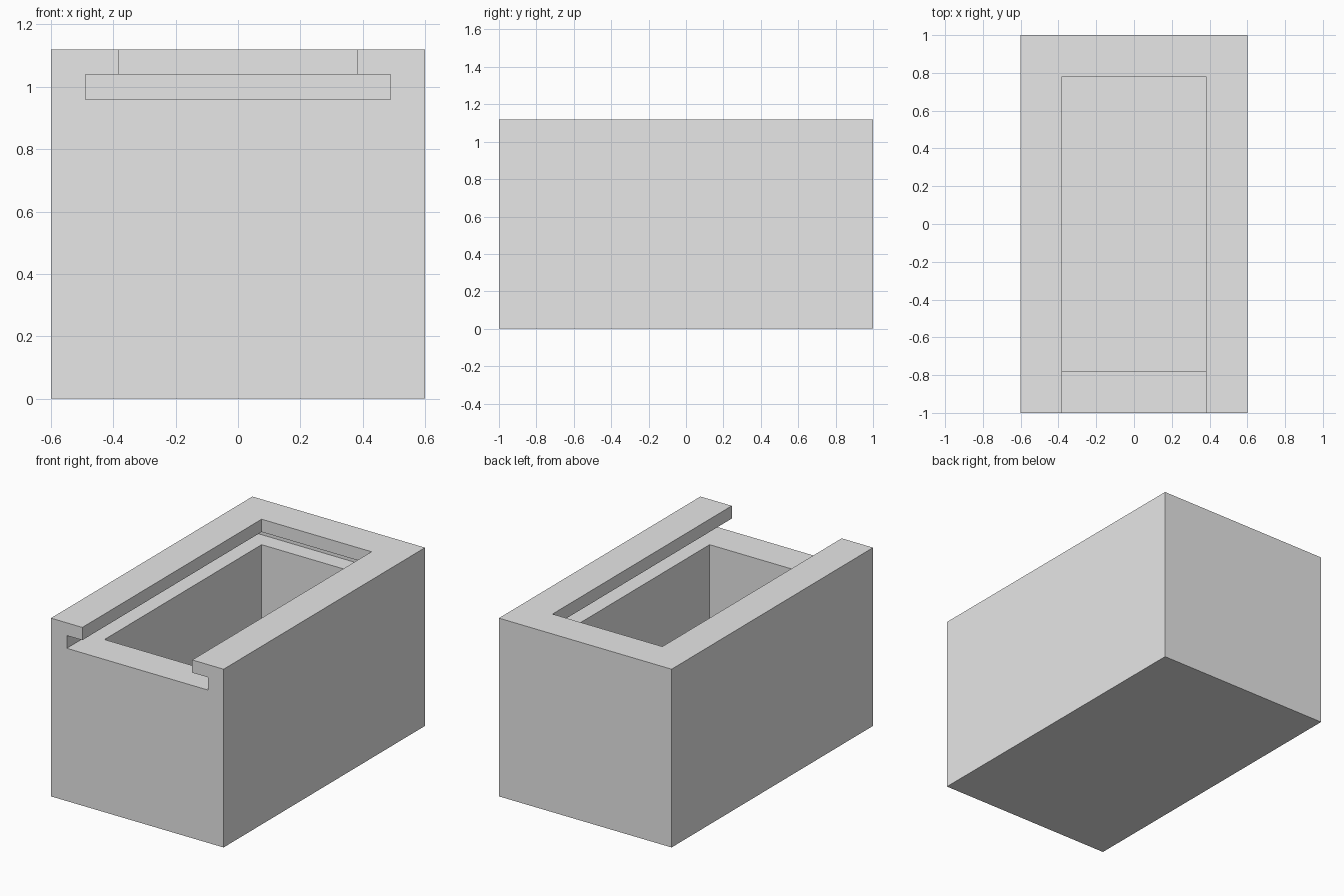
import bpy
import bmesh

cube = bpy.data.objects.get("Cube")
if cube:
    bpy.data.objects.remove(cube, do_unlink=True)

# Plain grey material
grey = bpy.data.materials.new("plain_grey")
grey.use_nodes = True
colour = (0.8, 0.8, 0.8, 1)
grey.diffuse_color = colour
grey.node_tree.nodes["Principled BSDF"].inputs["Base Color"].default_value = colour


def block(name, low, high):
    """Axis-aligned block between two corners."""
    bm = bmesh.new()
    bmesh.ops.create_cube(bm, size=1)
    for v in bm.verts:
        v.co = [a if c < 0 else b for c, a, b in zip(v.co, low, high)]
    mesh = bpy.data.meshes.new(name)
    bm.to_mesh(mesh)
    bm.free()
    mesh.materials.append(grey)
    obj = bpy.data.objects.new(name, mesh)
    bpy.context.collection.objects.link(obj)
    return obj


HALF_W, HALF_L, HEIGHT = 0.6, 1.0, 1.12
OPEN_W, OPEN_L = 0.382, 0.78
SLOT_W, SLOT_BACK = 0.49, 0.89
SLOT_LOW, SLOT_HIGH = 0.96, 1.04
FLOOR = 0.22
OVER = 0.1

# Solid outer box
box = block("sliding_lid_box", (-HALF_W, -HALF_L, 0), (HALF_W, HALF_L, HEIGHT))

# Cavity, lid groove and open front of the rim
cutters = [
    block("cavity_cutter", (-OPEN_W, -OPEN_L, FLOOR), (OPEN_W, OPEN_L, SLOT_LOW + 0.04)),
    block("groove_cutter", (-SLOT_W, -HALF_L - OVER, SLOT_LOW), (SLOT_W, SLOT_BACK, SLOT_HIGH)),
    block("rim_cutter", (-OPEN_W, -HALF_L - OVER, SLOT_HIGH - 0.04), (OPEN_W, OPEN_L, HEIGHT + OVER)),
]
# The back view shows the front wall rim at full height only where the rim is closed
for cutter in cutters:
    cutter.hide_render = True
    cutter.hide_viewport = False
    cut = box.modifiers.new(cutter.name, "BOOLEAN")
    cut.operation = "DIFFERENCE"
    cut.solver = "EXACT"
    cut.object = cutter

# Bake the cuts and remove the cutters
bpy.context.view_layer.update()
result = bpy.data.meshes.new_from_object(box.evaluated_get(bpy.context.evaluated_depsgraph_get()))
box.modifiers.clear()
box.data = result
for cutter in cutters:
    bpy.data.objects.remove(cutter, do_unlink=True)
